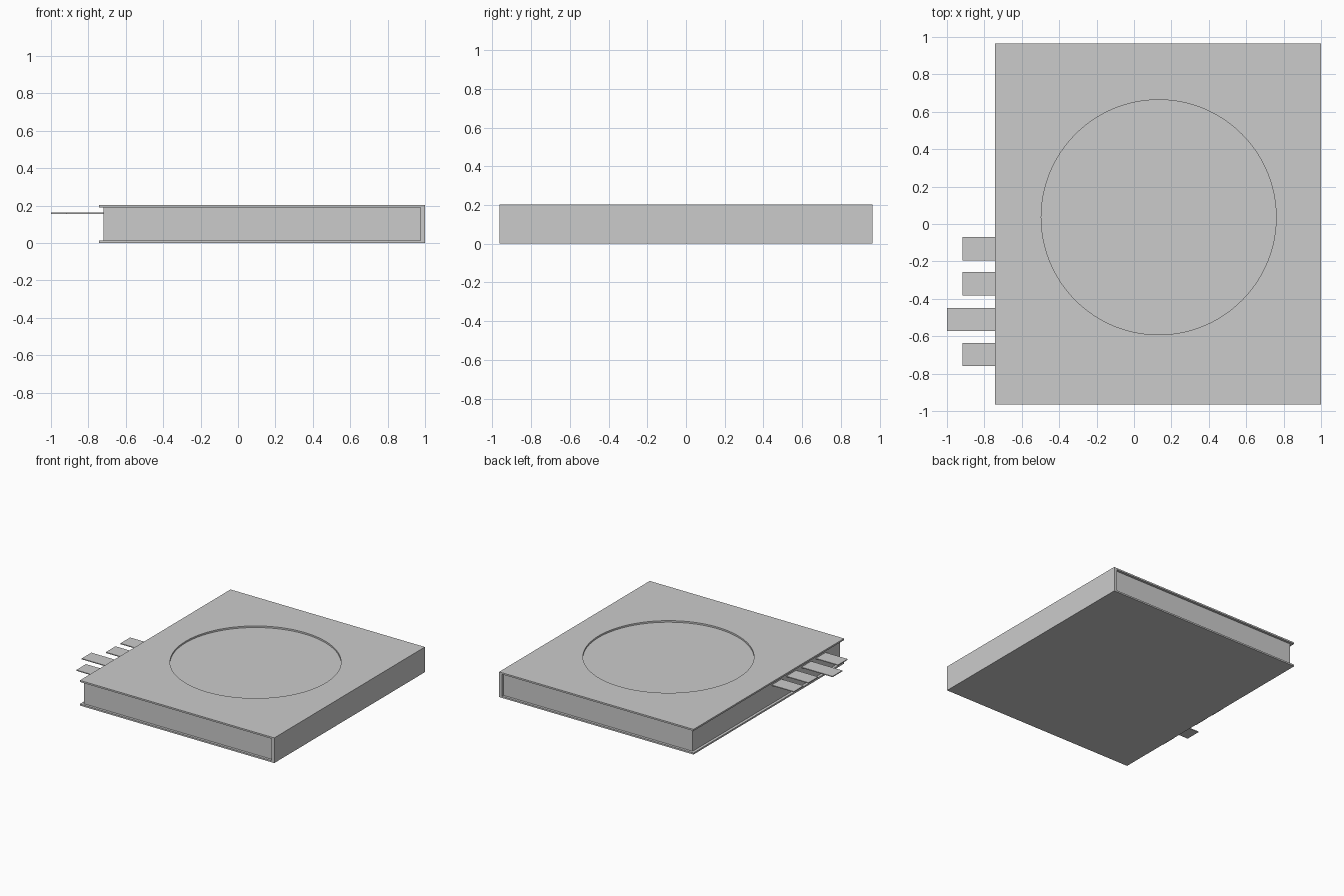
import bpy, bmesh

if "Cube" in bpy.data.objects:
    bpy.data.objects.remove(bpy.data.objects["Cube"])

LEFT, RIGHT, HALF_Y, TOP = -0.742, 1.0, 0.964, 0.204
BOARD, SPINE = 0.013, 0.025


def box(name, x0, x1, y0, y1, z0, z1):
    bm = bmesh.new()
    bmesh.ops.create_cube(bm, size=1)
    for v in bm.verts:
        v.co = (x1 if v.co.x > 0 else x0,
                y1 if v.co.y > 0 else y0,
                z1 if v.co.z > 0 else z0)
    return finish(name, bm)


def finish(name, bm):
    bmesh.ops.recalc_face_normals(bm, faces=bm.faces)
    mesh = bpy.data.meshes.new(name)
    bm.to_mesh(mesh)
    bm.free()
    obj = bpy.data.objects.new(name, mesh)
    bpy.context.collection.objects.link(obj)
    return obj


# Cover: U-shaped profile (back board, spine, front board) extruded along y
inner = RIGHT - SPINE
profile = [(LEFT, 0), (RIGHT, 0), (RIGHT, TOP), (LEFT, TOP), (LEFT, TOP - BOARD),
           (inner, TOP - BOARD), (inner, BOARD), (LEFT, BOARD)]
bm = bmesh.new()
face = bm.faces.new([bm.verts.new((x, -HALF_Y, z)) for x, z in profile])
ext = bmesh.ops.extrude_face_region(bm, geom=[face])
bmesh.ops.translate(bm, vec=(0, 2 * HALF_Y, 0),
                    verts=[g for g in ext["geom"] if isinstance(g, bmesh.types.BMVert)])
cover = finish("cover", bm)

# Round window cut through the front board down to the pages
bpy.ops.mesh.primitive_cylinder_add(vertices=128, radius=0.628, depth=0.06,
                                    location=(0.132, 0.036, TOP))
cutter = bpy.context.object
cutter.name = "window_cutter"
cutter.hide_render = True
cutter.hide_set(True)
cut = cover.modifiers.new("window", "BOOLEAN")
cut.operation = "DIFFERENCE"
cut.solver = "EXACT"
cut.object = cutter

# Page block
box("pages", -0.72, inner, -HALF_Y + 0.02, HALF_Y - 0.02, BOARD, TOP - BOARD)

# Bookmark tabs poking out of the fore edge
for i, (y, tip) in enumerate([(-0.132, -0.918), (-0.319, -0.918),
                              (-0.511, -1.0), (-0.697, -0.918)]):
    box(f"bookmark_tab_{i + 1}", tip, -0.715, y - 0.062, y + 0.062, 0.156, 0.163)
